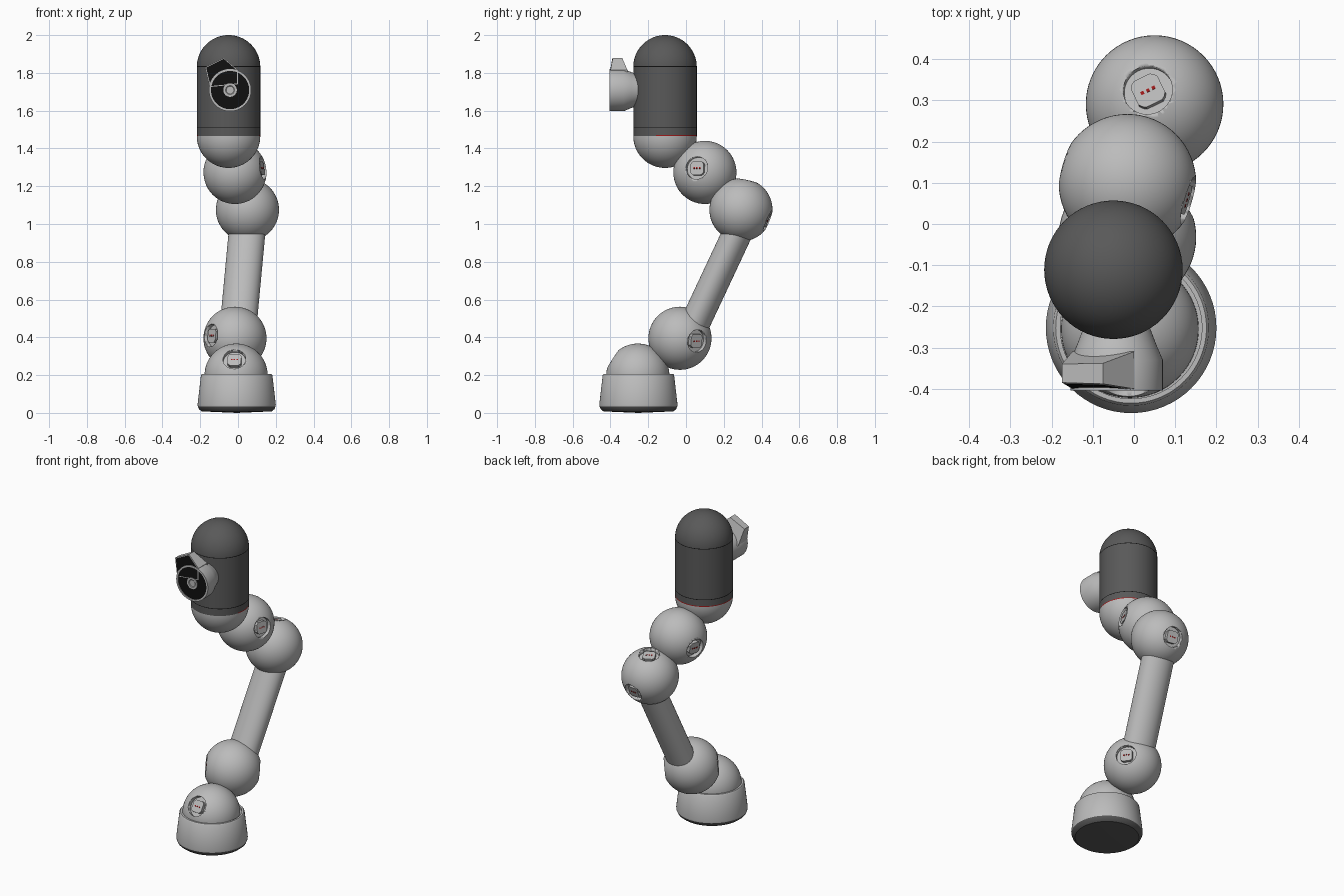
import bpy, bmesh, math
from mathutils import Vector, Matrix

cube = bpy.data.objects.get("Cube")
if cube:
    bpy.data.objects.remove(cube)


def material(name, r, g, b):
    m = bpy.data.materials.new(name)
    m.use_nodes = True
    m.diffuse_color = (r, g, b, 1)
    m.node_tree.nodes["Principled BSDF"].inputs["Base Color"].default_value = (r, g, b, 1)
    return m


GREY = material("light grey", 0.5, 0.5, 0.5)
DARK = material("dark grey", 0.1, 0.1, 0.1)
BLACK = material("black", 0.005, 0.005, 0.005)
RED = material("red", 0.35, 0.01, 0.01)
R = 0.167  # joint ball radius


def finish(name, bm, mats, matrix=None, smooth=True):
    bmesh.ops.recalc_face_normals(bm, faces=bm.faces)
    me = bpy.data.meshes.new(name)
    bm.to_mesh(me)
    bm.free()
    if matrix:
        me.transform(matrix)
    ob = bpy.data.objects.new(name, me)
    bpy.context.collection.objects.link(ob)
    for m in mats:
        me.materials.append(m)
    if smooth:
        bpy.ops.object.select_all(action='DESELECT')
        ob.select_set(True)
        bpy.context.view_layer.objects.active = ob
        bpy.ops.object.shade_smooth_by_angle(angle=math.radians(35))
    return ob


def facing(origin, axis):
    """Matrix that turns local z to the axis and moves to the origin."""
    turn = Vector(axis).to_track_quat('Z', 'Y').to_matrix().to_4x4()
    return Matrix.Translation(origin) @ turn


def lathe(name, profile, mats, matrix, rule=None, n=64):
    """Revolve (radius, height) points round z; rule picks a colour per face."""
    bm = bmesh.new()
    verts = [bm.verts.new((r, 0, z)) for r, z in profile]
    edges = [bm.edges.new(p) for p in zip(verts, verts[1:])]
    bmesh.ops.spin(bm, geom=verts + edges, axis=(0, 0, 1), cent=(0, 0, 0),
                   angle=math.tau, steps=n, use_duplicate=False)
    bmesh.ops.remove_doubles(bm, verts=bm.verts, dist=1e-5)
    if rule:
        for f in bm.faces:
            f.material_index = rule(f.calc_center_median())
    return finish(name, bm, mats, matrix)


def arc(r, start, end, z=0, n=20):
    """Arc points, angles measured in degrees above the horizontal."""
    angles = [math.radians(start + (end - start) * i / n) for i in range(n + 1)]
    return [(r * math.cos(a), z + r * math.sin(a)) for a in angles]


def prism(name, outline, z0, z1, mat, matrix):
    bm = bmesh.new()
    face = bm.faces.new([bm.verts.new((x, y, z0)) for x, y in outline])
    new = bmesh.ops.extrude_face_region(bm, geom=[face])["geom"]
    bmesh.ops.translate(bm, vec=(0, 0, z1 - z0),
                        verts=[v for v in new if isinstance(v, bmesh.types.BMVert)])
    return finish(name, bm, [mat], matrix, smooth=False)


def socket(ball, name, centre, axis):
    """Cut a round recess in a ball and fit a notched connector with pins."""
    m = facing(centre, axis)
    cutter = lathe("cutter", [(0, 0.13), (0.06, 0.13), (0.06, 0.25), (0, 0.25)], [GREY], m, n=40)
    mod = ball.modifiers.new("recess", 'BOOLEAN')
    mod.object = cutter
    mod.operation = 'DIFFERENCE'
    mod.solver = 'EXACT'
    bpy.context.view_layer.objects.active = ball
    bpy.ops.object.modifier_apply(modifier=mod.name)
    bpy.data.objects.remove(cutter)
    a, b, c = 0.036, 0.022, 0.03
    quarter = [(a, -b), (a, b), (c, c)]
    outline = []
    for k in range(4):
        turn = Matrix.Rotation(k * math.pi / 2, 2)
        outline += [tuple(turn @ Vector(p)) for p in quarter]
    prism(name + "_connector", outline, 0.125, 0.152, GREY, m)
    for i in (-1, 0, 1):
        d = 0.004
        sq = [(i * 0.015 + x, y) for x, y in ((-d, -d), (d, -d), (d, d), (-d, d))]
        prism(f"{name}_pin_{i + 2}", sq, 0.15, 0.1535, RED, m)


# Base: dark foot and tapered housing
BASE = (-0.007, -0.252, 0)
lathe("foot", [(0, 0), (0.185, 0.008), (0.2, 0.02), (0.206, 0.035)], [DARK],
      Matrix.Translation(BASE))
lathe("base_housing", [(0.206, 0.035), (0.207, 0.045), (0.189, 0.2), (0.183, 0.207),
                       (0.172, 0.207), (0.172, 0.195), (0, 0.195)], [GREY],
      Matrix.Translation(BASE))

# Ball joints, each with the axes of its sockets
joints = {
    "base_dome": ((-0.01, -0.255, 0.2), [(-0.01, -0.14, 0.09)]),
    "shoulder": ((-0.016, -0.032, 0.395), [(0.125, 0.09, -0.015), (-0.127, -0.09, 0.015)]),
    "elbow": ((0.05, 0.291, 1.075), [(-0.017, 0.035, 0.155), (0.02, 0.147, -0.06)]),
    "wrist": ((-0.016, 0.1, 1.273), [(0.155, -0.045, 0.025), (-0.155, 0.045, -0.025)]),
}
for name, (centre, axes) in joints.items():
    ball = lathe(name, arc(R, -90, 90, n=32), [GREY], Matrix.Translation(centre))
    for i, axis in enumerate(axes):
        socket(ball, f"{name}_socket_{i + 1}", centre, axis)

# Upper arm: oval tube between shoulder and elbow
low, high = Vector((0.005, 0.06, 0.5)), Vector((0.05, 0.285, 0.98))
axis = high - low
lathe("upper_arm", [(0, -0.05), (1, -0.05), (1, axis.length + 0.04), (0, axis.length + 0.04)],
      [GREY], facing(low, axis) @ Matrix.Diagonal((0.098, 0.078, 1, 1)))

# Head: capsule with a pale lower bowl, a red line and two seams
HEAD = Vector((-0.05, -0.111, 0))
H = 0.168
seams = [1.465, 1.47, 1.508, 1.512, 1.832, 1.836]


def head_colour(c):
    if c.z < seams[0]:
        return 0
    if c.z < seams[1]:
        return 2 if c.y > -0.05 else 1
    if seams[2] < c.z < seams[3] or seams[4] < c.z < seams[5]:
        return 3
    return 1


lathe("head", arc(H, -90, 0, seams[0]) + [(H, z) for z in seams[1:]]
      + arc(H, 0, 90, 2 - H)[1:], [GREY, DARK, RED, BLACK],
      Matrix.Translation(HEAD), head_colour)

# Tool flange: cone, pale rim, black face and hub, facing the front
TOOL = facing((-0.042, 0, 1.709), (0, -1, 0))
lathe("tool_flange", [(0, 0.24), (0.08, 0.25), (0.095, 0.29), (0.112, 0.33), (0.112, 0.404),
                      (0.101, 0.404), (0.101, 0.398), (0, 0.398)], [GREY, BLACK], TOOL,
      lambda c: int(c.z > 0.39 and c.xy.length < 0.1))
lathe("tool_hub", [(0.022, 0.399), (0.036, 0.399), (0.036, 0.404), (0.024, 0.404),
                   (0.02, 0.401), (0, 0.401)], [GREY], TOOL, n=24)

# Handle: wedge narrowing towards its tip, with a black front plate
front = [Vector(p) for p in ((-0.175, -0.385, 1.83), (-0.075, -0.388, 1.88),
                             (0.0, -0.4, 1.815), (0.0, -0.4, 1.74), (-0.15, -0.4, 1.725))]
depths = (0.045, 0.05, 0.09, 0.09, 0.09)
bm = bmesh.new()
for p, d in zip(front, depths):
    bm.verts.new(p)
    bm.verts.new(p + Vector((0, d, 0)))
bmesh.ops.convex_hull(bm, input=bm.verts)
finish("handle", bm, [GREY], smooth=False)

middle = sum(front, Vector()) / len(front)
bm = bmesh.new()
bm.faces.new([bm.verts.new(p.lerp(middle, 0.07) - Vector((0, 0.002, 0))) for p in front])
finish("handle_plate", bm, [BLACK], smooth=False)
